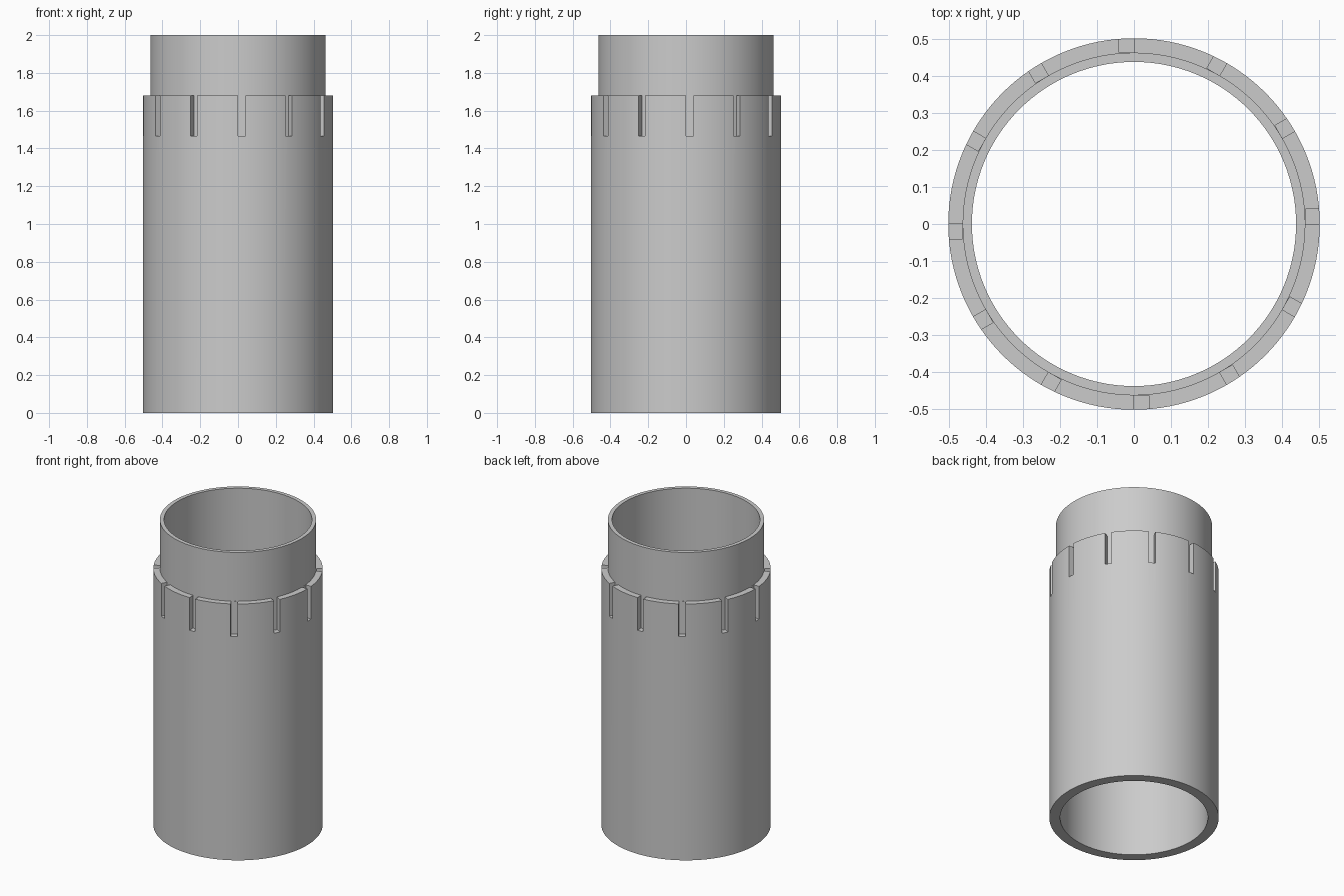
import bpy, bmesh
from math import radians
from mathutils import Matrix, Vector

SEGMENTS = 128
OUTER, COLLAR, BORE = 0.503, 0.464, 0.439
SHOULDER, SLOT_FLOOR, TOP = 1.68, 1.466, 2.0
SLOT_COUNT, SLOT_WIDTH = 12, 0.04

cube = bpy.data.objects.get("Cube")
if cube:
    bpy.data.objects.remove(cube, do_unlink=True)

grey = bpy.data.materials.new("plain grey")
grey.use_nodes = True
colour = (0.6, 0.6, 0.6, 1)
grey.diffuse_color = colour
grey.node_tree.nodes["Principled BSDF"].inputs["Base Color"].default_value = colour


def add_object(name, bm):
    bmesh.ops.recalc_face_normals(bm, faces=bm.faces)
    mesh = bpy.data.meshes.new(name)
    bm.to_mesh(mesh)
    bm.free()
    mesh.materials.append(grey)
    obj = bpy.data.objects.new(name, mesh)
    bpy.context.collection.objects.link(obj)
    return obj


# Stepped sleeve, one closed profile turned around z
bm = bmesh.new()
profile = [(BORE, 0), (OUTER, 0), (OUTER, SHOULDER),
           (COLLAR, SHOULDER), (COLLAR, TOP), (BORE, TOP)]
verts = [bm.verts.new((r, 0, z)) for r, z in profile]
edges = [bm.edges.new((v, verts[i - 1])) for i, v in enumerate(verts)]
bmesh.ops.spin(bm, geom=verts + edges, cent=(0, 0, 0), axis=(0, 0, 1),
               angle=radians(360), steps=SEGMENTS, use_duplicate=False)
bmesh.ops.remove_doubles(bm, verts=bm.verts, dist=0.0001)
sleeve = add_object("sleeve", bm)

# Slot cutters, each with one side on a radial line
bm = bmesh.new()
low = Vector((COLLAR, 0, SLOT_FLOOR))
high = Vector((OUTER + 0.05, SLOT_WIDTH, SHOULDER + 0.0005))
for i in range(SLOT_COUNT):
    turn = Matrix.Rotation(radians(360 * i / SLOT_COUNT), 4, "Z")
    place = Matrix.Translation((low + high) / 2) @ Matrix.Diagonal((*(high - low), 1))
    bmesh.ops.create_cube(bm, size=1, matrix=turn @ place)
cutter = add_object("slot_cutter", bm)
cutter.hide_render = True

# Cut the slots and smooth the round walls
bpy.ops.object.select_all(action="DESELECT")
sleeve.select_set(True)
bpy.context.view_layer.objects.active = sleeve
slots = sleeve.modifiers.new("slots", "BOOLEAN")
slots.operation = "DIFFERENCE"
slots.solver = "EXACT"
slots.object = cutter
bpy.ops.object.modifier_apply(modifier=slots.name)
bpy.data.objects.remove(cutter, do_unlink=True)
bpy.ops.object.shade_smooth_by_angle(angle=radians(30))
